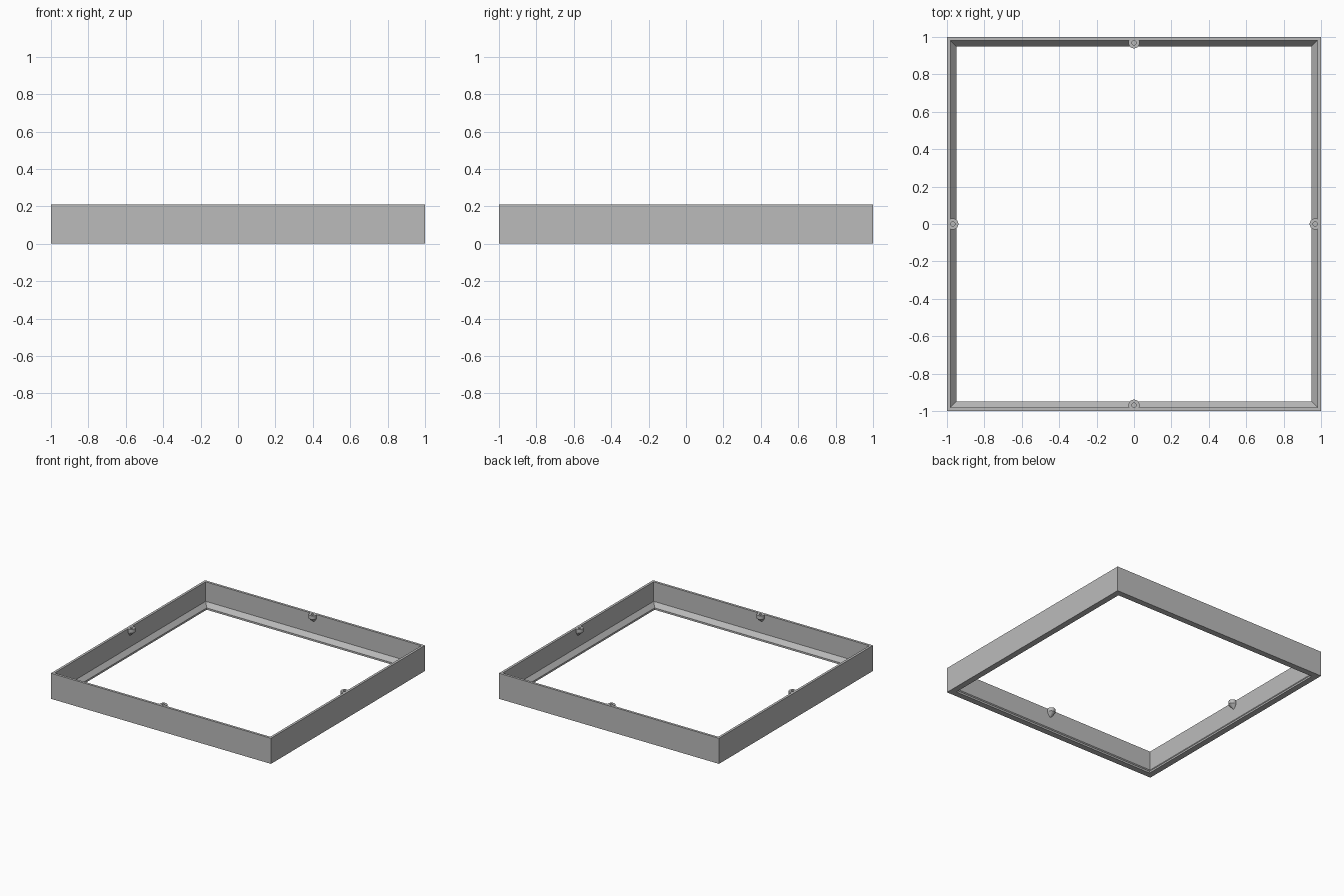
import bpy, bmesh, math
from mathutils import Matrix

cube = bpy.data.objects.get("Cube")
if cube:
    bpy.data.objects.remove(cube, do_unlink=True)

HEIGHT = 0.21

grey = bpy.data.materials.new("plain_grey")
grey.use_nodes = True
colour = (0.5, 0.5, 0.5, 1)
grey.diffuse_color = colour
grey.node_tree.nodes["Principled BSDF"].inputs["Base Color"].default_value = colour


def finish(bm, name):
    bmesh.ops.recalc_face_normals(bm, faces=bm.faces)
    mesh = bpy.data.meshes.new(name)
    bm.to_mesh(mesh)
    bm.free()
    mesh.materials.append(grey)
    obj = bpy.data.objects.new(name, mesh)
    bpy.context.collection.objects.link(obj)
    return obj


def bridge(bm, a, b):
    n = len(a)
    for i in range(n):
        j = (i + 1) % n
        bm.faces.new((a[i], a[j], b[j], b[i]))


# Square frame: wall profile with a sloped ledge, mitred at the corners
profile = [(1, 0), (1, HEIGHT), (0.98, HEIGHT), (0.98, 0.05), (0.95, 0.015), (0.95, 0)]
bm = bmesh.new()
loops = [[bm.verts.new((sx * d, sy * d, z)) for d, z in profile]
         for sx, sy in ((1, 1), (-1, 1), (-1, -1), (1, -1))]
for k in range(4):
    bridge(bm, loops[k], loops[(k + 1) % 4])
finish(bm, "square_frame")


# Screw boss: blind hole, round head and an underside tapering into the wall
def screw_boss(name, angle):
    bm = bmesh.new()
    sides = 24
    # (centre distance, radius, height)
    sections = [(0.969, 0.012, 0.17), (0.969, 0.012, HEIGHT), (0.969, 0.03, HEIGHT),
                (0.969, 0.03, 0.18), (0.988, 0.008, 0.145)]
    rings = []
    for centre, radius, z in sections:
        rings.append([bm.verts.new((centre + radius * math.cos(t), radius * math.sin(t), z))
                      for t in (math.tau * i / sides for i in range(sides))])
    for a, b in zip(rings, rings[1:]):
        bridge(bm, a, b)
    bm.faces.new(rings[0])
    bm.faces.new(rings[-1])
    bm.transform(Matrix.Rotation(angle, 4, 'Z'))
    obj = finish(bm, name)
    bpy.ops.object.select_all(action='DESELECT')
    obj.select_set(True)
    bpy.context.view_layer.objects.active = obj
    bpy.ops.object.shade_smooth_by_angle(angle=math.radians(30))


for k, side in enumerate(("left", "back", "right", "front")):
    screw_boss(side + "_screw_boss", k * math.pi / 2)
